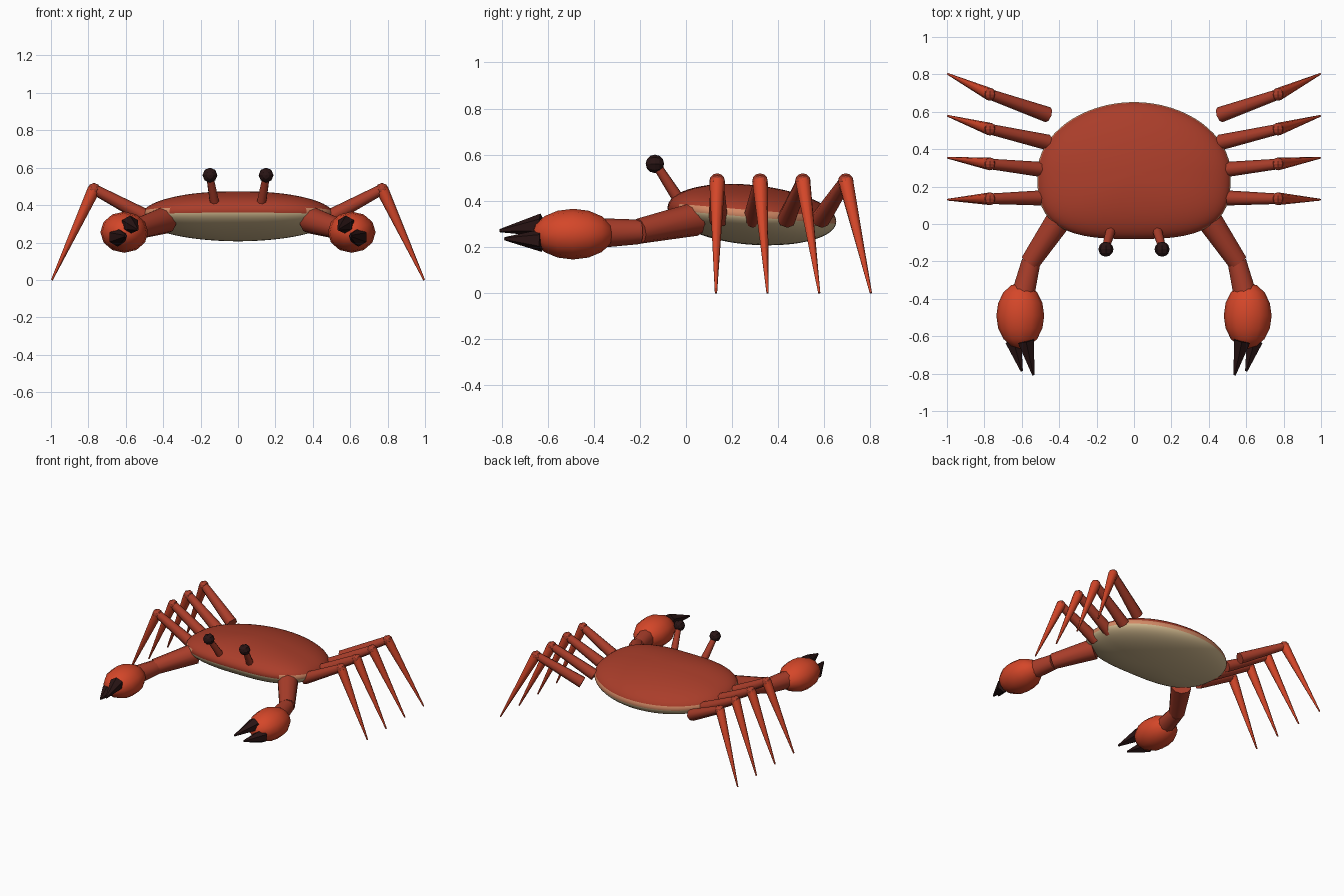
import bpy, bmesh, math
from mathutils import Vector, Matrix

if "Cube" in bpy.data.objects:
    bpy.data.objects.remove(bpy.data.objects["Cube"])


def material(name, rgb):
    m = bpy.data.materials.new(name)
    m.diffuse_color = (*rgb, 1)
    m.use_nodes = True
    m.node_tree.nodes["Principled BSDF"].inputs["Base Color"].default_value = m.diffuse_color
    return m


SHELL = material("dark red", (0.40, 0.047, 0.023))
BRIGHT = material("bright red", (0.66, 0.062, 0.022))
BELLY = material("tan", (0.66, 0.50, 0.28))
RIM = material("peach", (0.65, 0.25, 0.13))
BLACK = material("near black", (0.022, 0.007, 0.007))


def finish(bm, name, mats, smooth=None):
    bmesh.ops.recalc_face_normals(bm, faces=bm.faces)
    me = bpy.data.meshes.new(name)
    bm.to_mesh(me)
    bm.free()
    for m in mats:
        me.materials.append(m)
    ob = bpy.data.objects.new(name, me)
    bpy.context.collection.objects.link(ob)
    if smooth:
        bpy.ops.object.select_all(action='DESELECT')
        ob.select_set(True)
        bpy.context.view_layer.objects.active = ob
        bpy.ops.object.shade_smooth_by_angle(angle=math.radians(smooth))
    return ob


def cone(name, a, b, r1, r2, mat, sides=8, smooth=50):
    """Tapered limb from point a to point b."""
    a, b = Vector(a), Vector(b)
    d = b - a
    mtx = Matrix.Translation((a + b) / 2) @ d.to_track_quat('Z', 'Y').to_matrix().to_4x4()
    bm = bmesh.new()
    bmesh.ops.create_cone(bm, cap_ends=True, segments=sides, radius1=r1,
                          radius2=r2, depth=d.length, matrix=mtx)
    return finish(bm, name, [mat], smooth)


def ball(name, c, r, mat, u=8, v=6, smooth=None):
    """Ellipsoid whose poles lie along y."""
    bm = bmesh.new()
    mtx = Matrix.Translation(c) @ Matrix.Diagonal((*r, 1)) @ Matrix.Rotation(math.pi / 2, 4, 'X')
    bmesh.ops.create_uvsphere(bm, u_segments=u, v_segments=v, radius=1, matrix=mtx)
    return finish(bm, name, [mat], smooth)


# Body: a flattened dome with a blunt front, tilted forward edge up
bm = bmesh.new()
bmesh.ops.create_uvsphere(bm, u_segments=64, v_segments=40, radius=1)
band = {}
for f in bm.faces:
    c = f.calc_center_median()
    side = abs(c.x) > 0.6 or c.y > 0.2
    edge = 0.16 if side else -0.04
    band[f] = 0 if c.z > edge else (1 if side and c.z > -0.04 else 2)
for v in bm.verts:
    x, y, z = v.co
    r = math.hypot(x, y)
    if r > 1e-5:
        n = 3.0 if y < 0 else 1.97
        k = r / ((abs(x) ** n + abs(y) ** n) ** (1 / n))
        x, y = x * k, y * k
    py = 0.27 + y * (0.35 if y < 0 else 0.382)
    v.co = (x * 0.517, py, 0.34 - 0.03 * y + z * 0.13)
for f in bm.faces:
    f.material_index = band[f]
finish(bm, "body", [SHELL, RIM, BELLY], 60)

for s, side in ((-1, "left"), (1, "right")):
    def P(x, y, z):
        return (s * x, y, z)

    # Walking legs
    for i in range(4):
        hip = P(0.46, 0.14 + 0.148 * i, 0.32)
        knee = P(0.77, 0.135 + 0.186 * i, 0.485)
        tip = P(0.995, 0.13 + 0.224 * i, 0.0)
        cone(f"{side}_leg_upper_{i + 1}", hip, knee, 0.042, 0.028, SHELL)
        ball(f"{side}_leg_knee_{i + 1}", knee, (0.034,) * 3, SHELL)
        cone(f"{side}_leg_lower_{i + 1}", knee, tip, 0.034, 0.005, BRIGHT)

    # Claw arm
    cone(f"{side}_arm_upper", P(0.39, 0.04, 0.32), P(0.555, -0.205, 0.268),
         0.073, 0.055, SHELL, 10)
    cone(f"{side}_arm_lower", P(0.55, -0.20, 0.265), P(0.592, -0.37, 0.26),
         0.053, 0.064, SHELL, 10)
    ball(f"{side}_claw", P(0.608, -0.49, 0.255), (0.128, 0.176, 0.11), BRIGHT, 12, 8, 40)
    # Pincers
    cone(f"{side}_pincer_upper", P(0.578, -0.625, 0.295), P(0.538, -0.808, 0.27),
         0.05, 0.007, BLACK, 6, None)
    cone(f"{side}_pincer_lower", P(0.645, -0.625, 0.228), P(0.60, -0.787, 0.235),
         0.05, 0.007, BLACK, 6, None)

    # Eye on its stalk
    cone(f"{side}_eye_stalk", P(0.122, -0.025, 0.395), P(0.15, -0.125, 0.55),
         0.027, 0.02, SHELL)
    ball(f"{side}_eye", P(0.15, -0.135, 0.56), (0.04,) * 3, BLACK)
